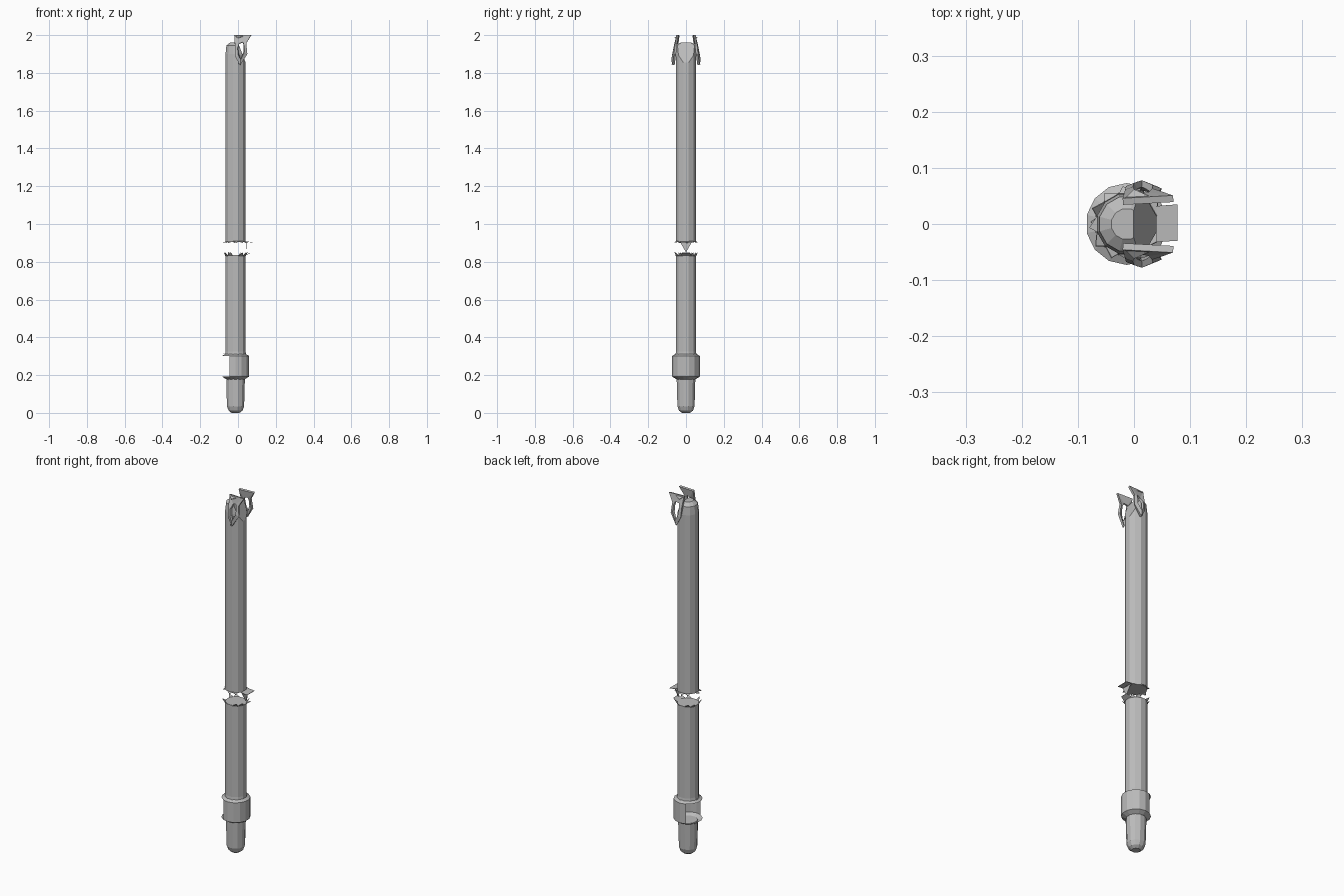
import bpy, bmesh, math
from mathutils import Vector

if "Cube" in bpy.data.objects:
    bpy.data.objects.remove(bpy.data.objects["Cube"])

CX = -0.013   # shaft axis
N = 12

gray = bpy.data.materials.new("plain_gray")
gray.diffuse_color = (0.5, 0.5, 0.5, 1)
gray.use_nodes = True
gray.node_tree.nodes["Principled BSDF"].inputs["Base Color"].default_value = gray.diffuse_color


def finish(bm, name, normals=True):
    if normals:
        bmesh.ops.recalc_face_normals(bm, faces=bm.faces)
    me = bpy.data.meshes.new(name)
    bm.to_mesh(me)
    bm.free()
    me.materials.append(gray)
    ob = bpy.data.objects.new(name, me)
    bpy.context.collection.objects.link(ob)
    return ob


def lathe(name, rings, caps=(True, True), n=N, drop=None, cut=None):
    """Faceted tube from (z, radius) rings; drop removes faces, cut slices the end."""
    bm = bmesh.new()
    loops = []
    for z, r in rings:
        loops.append([bm.verts.new((CX + r * math.cos((i + .5) * math.tau / n),
                                    r * math.sin((i + .5) * math.tau / n), z)) for i in range(n)])
    for a, b in zip(loops, loops[1:]):
        for i in range(n):
            j = (i + 1) % n
            bm.faces.new((a[i], a[j], b[j], b[i]))
    if caps[0]:
        bm.faces.new(loops[0][::-1])
    if caps[1]:
        bm.faces.new(loops[-1])
    bmesh.ops.recalc_face_normals(bm, faces=bm.faces)
    if cut:
        res = bmesh.ops.bisect_plane(bm, geom=bm.verts[:] + bm.edges[:] + bm.faces[:],
                                     plane_co=cut[0], plane_no=cut[1], clear_outer=True)
        edges = [e for e in res["geom_cut"] if isinstance(e, bmesh.types.BMEdge)]
        bmesh.ops.holes_fill(bm, edges=edges, sides=0)
    if drop:
        bmesh.ops.delete(bm, geom=[f for f in bm.faces if drop(f.calc_center_median())], context='FACES')
    return finish(bm, name, False)


def shards(name, tris):
    """Thin torn metal flaps."""
    bm = bmesh.new()
    for t in tris:
        bm.faces.new([bm.verts.new(p) for p in t])
    ob = finish(bm, name)
    m = ob.modifiers.new("thickness", 'SOLIDIFY')
    m.thickness = 0.002
    return ob


# rounded foot
lathe("foot", [(0, .022), (.012, .038), (.035, .047), (.175, .051), (.183, .048)])

# collar, with a torn opening on the left side
lathe("collar", [(.178, .05), (.192, .073), (.302, .073), (.312, .055)], n=14,
      caps=(True, False), drop=lambda c: c.x < -.055 and .2 < c.z < .305)

# lower shaft with flared base and cupped top
lathe("lower_shaft", [(.305, .058), (.325, .055), (.835, .055)])

# upper shaft, sliced open at the top right
lathe("upper_shaft", [(.905, .055), (1.2, .055), (1.9, .055), (1.945, .05), (1.962, .028)],
      cut=(Vector((.042, 0, 1.85)), Vector((.105, 0, .04)).normalized()))


# torn rim flaps on both sides of the gap
def rim(z0, z1, skip):
    out = []
    for i in range(N):
        if i % 3 == skip:
            continue
        a, b = (i + .5) * math.tau / N, (i + 1.5) * math.tau / N
        m = (a + b) / 2 + .1
        out.append([(CX + .055 * math.cos(a), .055 * math.sin(a), z0),
                    (CX + .055 * math.cos(b), .055 * math.sin(b), z0),
                    (CX + .067 * math.cos(m), .067 * math.sin(m), z1)])
    return out


shards("lower_rim_flaps", rim(.833, .85, 2) +
       [[(.04, -.028, .835), (.04, .028, .835), (.064, .02, .848), (.064, -.02, .848)]])
shards("upper_rim_flaps", rim(.907, .9, 1) +
       [[(.04, -.032, .906), (.04, .032, .906), (.077, .035, .902), (.077, -.03, .902)],
        [(.045, -.03, .902), (.045, .03, .902), (.047, 0, .85)]])
shards("left_splinter", [[(-.065, -.012, .31), (-.065, .012, .31), (-.077, .004, .312)]])

# pair of looped claws at the head: (outer x, z, y) and (inner x, z)
OUT = [(-.02, 2.0, .04), (.07, 2.0, .045), (.043, 1.955, .052), (.047, 1.9, .058),
       (.012, 1.842, .066), (-.012, 1.885, .062), (-.016, 1.94, .055)]
INN = [(.006, 1.955), (.026, 1.962), (.031, 1.945), (.031, 1.91),
       (.014, 1.872), (.003, 1.895), (-.001, 1.93)]
for s, side in ((-1, "front"), (1, "back")):
    bm = bmesh.new()
    o = [bm.verts.new((x, s * y, z)) for x, z, y in OUT]
    q = [bm.verts.new((x, s * (p[2] + .006), z)) for (x, z), p in zip(INN, OUT)]
    for i in range(len(o)):
        j = (i + 1) % len(o)
        bm.faces.new((o[i], o[j], q[j], q[i]))
    ob = finish(bm, side + "_claw")
    m = ob.modifiers.new("thickness", 'SOLIDIFY')
    m.thickness = .012
    m.offset = 0
    # torn barb curling outward under each claw
    shards(side + "_barb", [[(-.014, s * .056, 1.9), (.012, s * .06, 1.89), (.006, s * .076, 1.842)],
                            [(-.02, s * .042, 1.999), (.04, s * .044, 1.999), (.0, s * .062, 1.985)]])
